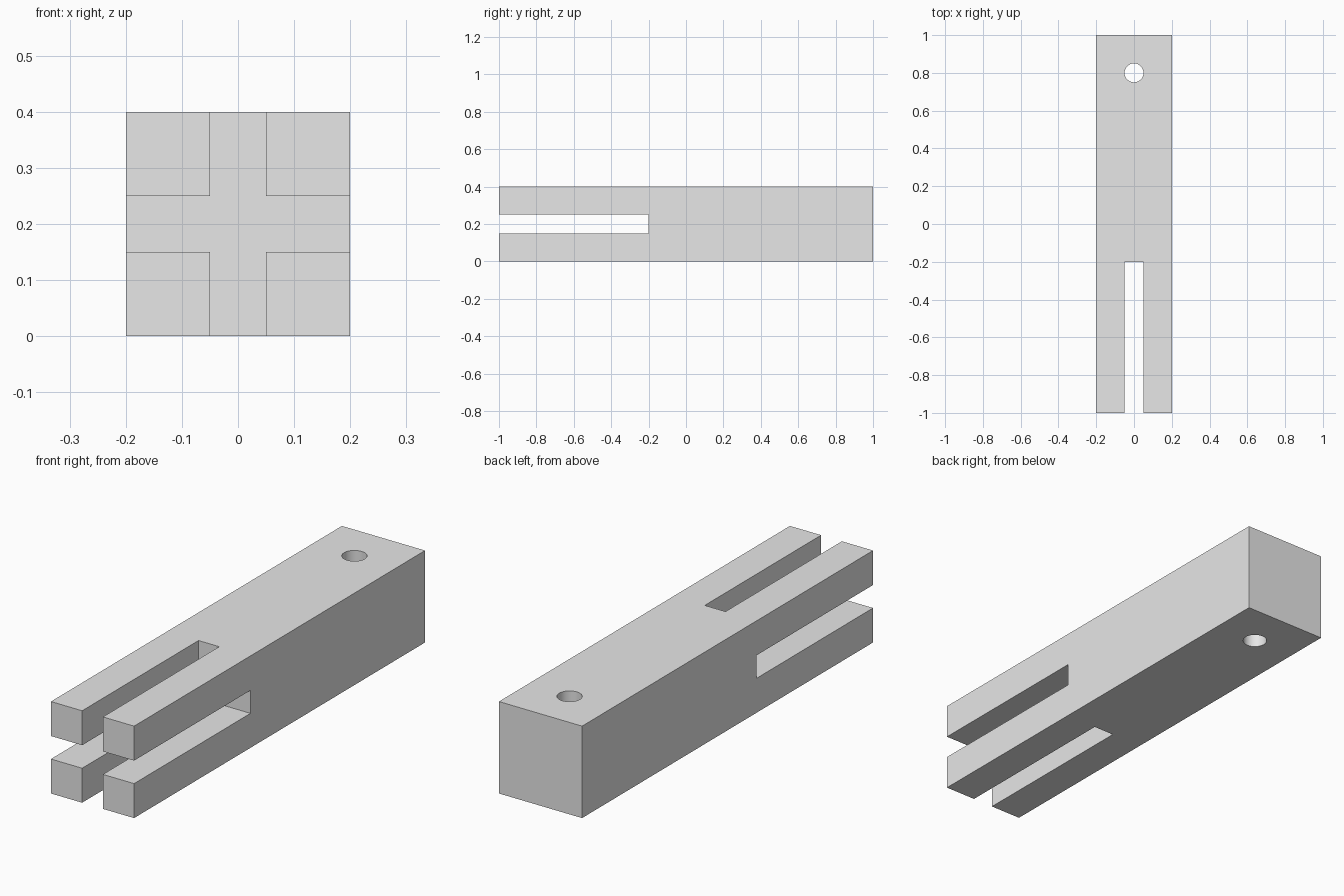
import bpy
import math

if "Cube" in bpy.data.objects:
    bpy.data.objects.remove(bpy.data.objects["Cube"])


def box(name, x, y, z):
    """Box from (min, max) ranges on each axis."""
    bpy.ops.mesh.primitive_cube_add(size=1, location=[sum(r) / 2 for r in (x, y, z)])
    obj = bpy.context.object
    obj.name = name
    obj.scale = [r[1] - r[0] for r in (x, y, z)]
    bpy.ops.object.transform_apply(location=True, rotation=False, scale=True)
    return obj


# Cutters: vertical slot, horizontal slot, round pin hole
cutters = [
    box("vertical_slot_cutter", (-0.05, 0.05), (-1.1, -0.2), (-0.1, 0.5)),
    box("horizontal_slot_cutter", (-0.3, 0.3), (-1.1, -0.2), (0.15, 0.25)),
]
bpy.ops.mesh.primitive_cylinder_add(vertices=32, radius=0.05, depth=0.6, location=(0, 0.8, 0.2))
bpy.context.object.name = "pin_hole_cutter"
cutters.append(bpy.context.object)

# Square bar, split into four prongs at the front
bar = box("slotted_bar", (-0.2, 0.2), (-1, 1), (0, 0.4))
grey = bpy.data.materials.new("light grey")
grey.diffuse_color = (0.8, 0.8, 0.8, 1)
grey.use_nodes = True
grey.node_tree.nodes["Principled BSDF"].inputs["Base Color"].default_value = grey.diffuse_color
bar.data.materials.append(grey)

for cutter in cutters:
    cutter.hide_render = True
    cut = bar.modifiers.new(cutter.name, 'BOOLEAN')
    cut.operation = 'DIFFERENCE'
    cut.solver = 'EXACT'
    cut.object = cutter
    bpy.ops.object.modifier_apply(modifier=cut.name)
    bpy.data.objects.remove(cutter)

# Smooth hole wall, sharp edges elsewhere
bpy.ops.object.shade_smooth_by_angle(angle=math.radians(30))
